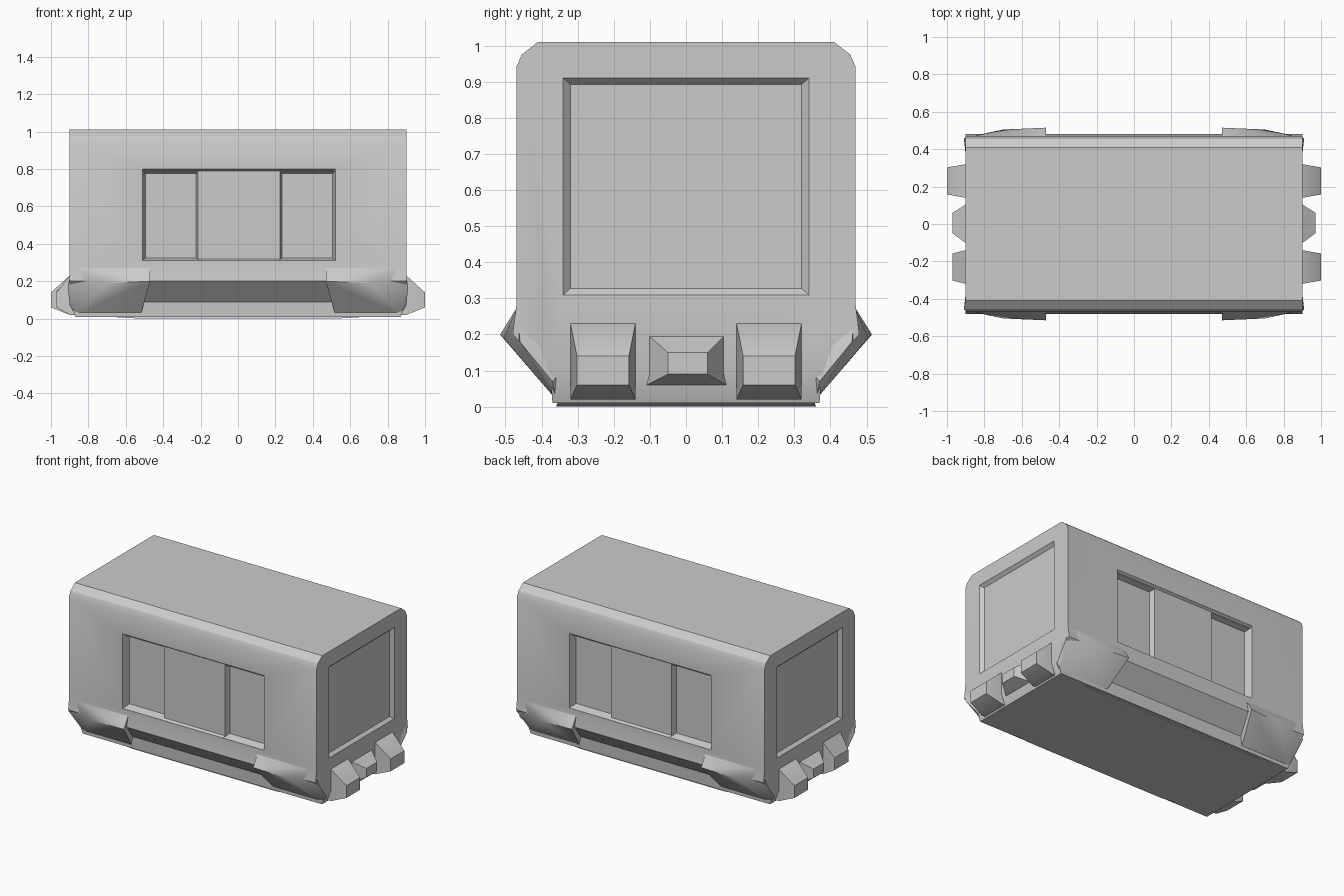
import bpy, bmesh

if "Cube" in bpy.data.objects:
    bpy.data.objects.remove(bpy.data.objects["Cube"])


def hull(name, points):
    """Convex solid spanning a few points."""
    bm = bmesh.new()
    for p in points:
        bm.verts.new(p)
    res = bmesh.ops.convex_hull(bm, input=bm.verts)
    loose = [v for v in bm.verts if not v.link_faces]
    bmesh.ops.delete(bm, geom=loose, context='VERTS')
    bmesh.ops.recalc_face_normals(bm, faces=bm.faces)
    bmesh.ops.dissolve_limit(bm, angle_limit=0.01, verts=bm.verts, edges=bm.edges)
    me = bpy.data.meshes.new(name)
    bm.to_mesh(me)
    bm.free()
    ob = bpy.data.objects.new(name, me)
    bpy.context.collection.objects.link(ob)
    return ob


def activate(ob):
    bpy.ops.object.select_all(action='DESELECT')
    ob.select_set(True)
    bpy.context.view_layer.objects.active = ob


def smooth(ob, angle=0.6):
    activate(ob)
    bpy.ops.object.shade_smooth_by_angle(angle=angle)


def cut(ob, points):
    """Carve a convex recess out of an object."""
    cutter = hull("cutter", points)
    cutter.hide_render = True
    mod = ob.modifiers.new("recess", 'BOOLEAN')
    mod.operation, mod.solver, mod.object = 'DIFFERENCE', 'EXACT', cutter
    activate(ob)
    bpy.ops.object.modifier_apply(modifier=mod.name)
    bpy.data.objects.remove(cutter)


def side_recess(s, a, b, z0, z1, depth, slope):
    outer = [(x, s * 0.56, z) for x in (a, b) for z in (z0, z1)]
    rim = [(x, s * 0.47, z) for x in (a, b) for z in (z0, z1)]
    floor = [(x, s * (0.47 - depth), z) for x in (a + slope, b - slope)
             for z in (z0 + slope, z1 - slope)]
    return outer + rim + floor


# Body: bevelled roof, full width walls, tucked-in underside
profile = [(0.37, 0.01), (0.375, 0.09), (0.48, 0.2), (0.47, 0.28),
           (0.47, 0.94), (0.455, 0.975), (0.41, 1.01)]
pts = []
bm = bmesh.new()
section = profile + [(-y, z) for y, z in reversed(profile)]
rings = []
for x in (-1, 1):
    rings.append([bm.verts.new((x * (0.87 if z < 0.05 else 0.9), y, z)) for y, z in section])
n = len(section)
for i in range(n):
    j = (i + 1) % n
    bm.faces.new((rings[0][i], rings[0][j], rings[1][j], rings[1][i]))
# End faces, split where the lower end tucks in
for ring in rings:
    bm.faces.new(ring[1:-1])
    bm.faces.new((ring[0], ring[1], ring[-2], ring[-1]))
bmesh.ops.recalc_face_normals(bm, faces=bm.faces)
me = bpy.data.meshes.new("body")
bm.to_mesh(me)
bm.free()
body = bpy.data.objects.new("body", me)
bpy.context.collection.objects.link(body)

# Side windows, shallow door panel between them, and end panels
for s in (-1, 1):
    cut(body, side_recess(s, -0.51, 0.52, 0.31, 0.8, 0.015, 0.01))
    cut(body, side_recess(s, -0.51, -0.21, 0.31, 0.79, 0.05, 0.015))
    cut(body, side_recess(s, 0.22, 0.52, 0.31, 0.79, 0.05, 0.015))
    cut(body, [(s * x, y * k, 0.61 + z * k) for x, k in ((0.96, 1), (0.9, 1), (0.88, 0.94))
               for y in (-0.34, 0.34) for z in (-0.3, 0.3)])
smooth(body, 0.5)

# Flared corner skirts
for sx in (-1, 1):
    for sy in (-1, 1):
        skirt = [(0.47, 0.515, 0.2), (0.7, 0.505, 0.19), (0.91, 0.46, 0.18),
                 (0.47, 0.465, 0.28), (0.88, 0.465, 0.28),
                 (0.52, 0.375, 0.07), (0.9, 0.37, 0.07),
                 (0.52, 0.36, 0.02), (0.87, 0.36, 0.02),
                 (0.5, 0.3, 0.15), (0.88, 0.3, 0.15)]
        smooth(hull("corner_skirt", [(sx * x, sy * y, z) for x, y, z in skirt]))

# Bumpers and central coupler at each end
for sx in (-1, 1):
    for y0, y1 in ((-0.32, -0.14), (0.14, 0.32)):
        tip = 0.97 if sx < 0 and y0 < 0 else 1.0
        block = [(x, y, z) for x, z in ((0.86, 0.24), (0.86, 0.02), (0.9, 0.23),
                                        (0.9, 0.02)) for y in (y0, y1)]
        block += [(tip, y, z) for y in (y0 * 0.9 + y1 * 0.1, y0 * 0.1 + y1 * 0.9)
                  for z in (0.06, 0.14)]
        smooth(hull("bumper", [(sx * x, y, z) for x, y, z in block]))
    coupler = [(0.86, y, z) for y in (-0.13, 0.13) for z in (0.05, 0.22)]
    coupler += [(0.97, y, z) for y in (-0.05, 0.06) for z in (0.09, 0.15)]
    smooth(hull("coupler", [(sx * x, y, z) for x, y, z in coupler]))

# Underside tray
smooth(hull("underside_tray", [(sx * x, sy * y, z) for sx in (-1, 1) for sy in (-1, 1)
                               for x, y, z in ((0.52, 0.36, 0.0), (0.86, 0.34, 0.02),
                                               (0.8, 0.34, 0.06))]))
